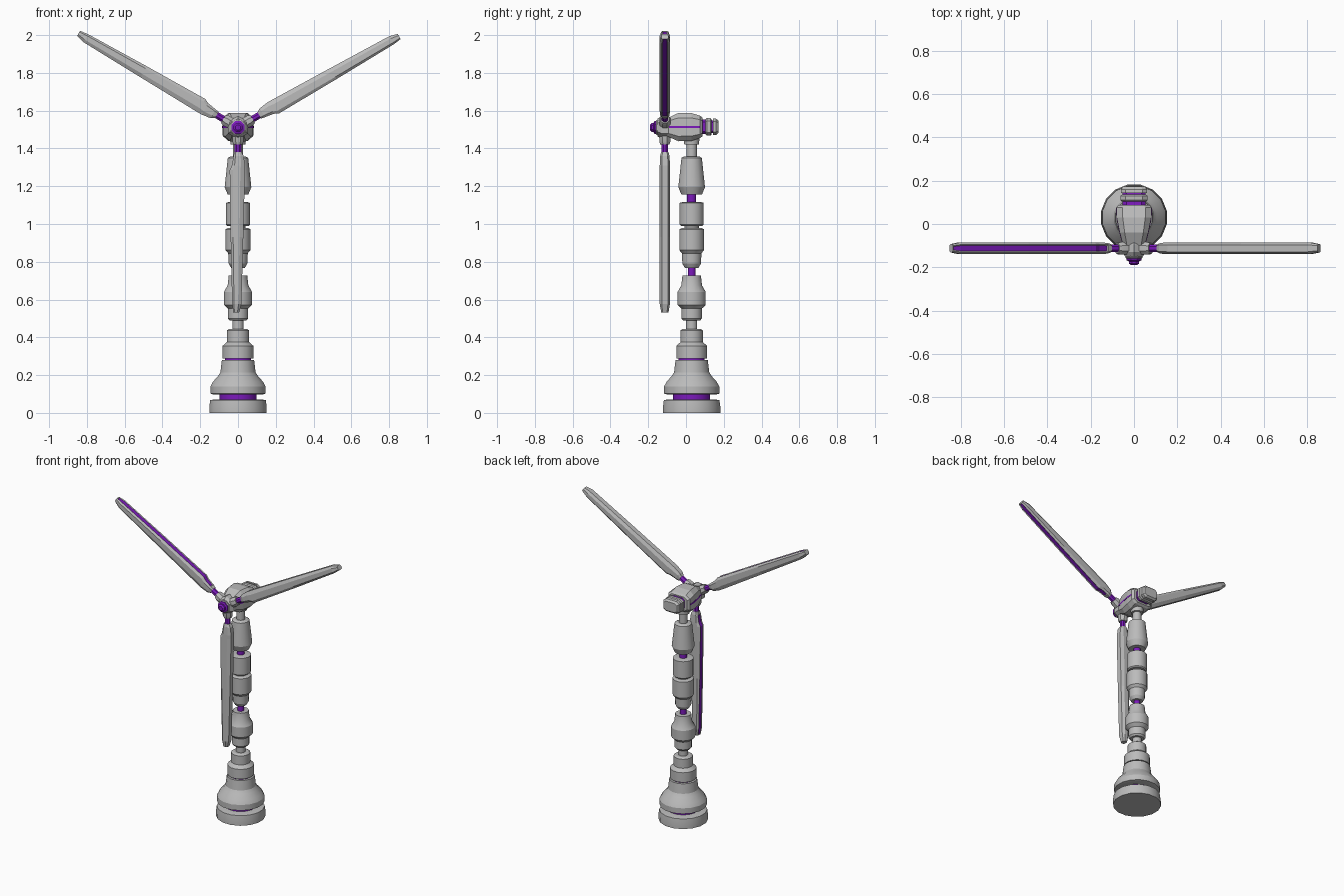
import bpy, bmesh, math
from mathutils import Matrix, Vector

if "Cube" in bpy.data.objects:
    bpy.data.objects.remove(bpy.data.objects["Cube"])

purple = bpy.data.materials.new("purple")
purple.diffuse_color = (0.2, 0.01, 0.5, 1)
purple.use_nodes = True
purple.node_tree.nodes["Principled BSDF"].inputs["Base Color"].default_value = purple.diffuse_color
grey = bpy.data.materials.new("grey")
grey.diffuse_color = (0.5, 0.5, 0.5, 1)
grey.use_nodes = True
grey.node_tree.nodes["Principled BSDF"].inputs["Base Color"].default_value = grey.diffuse_color

AXIS_Y, HUB = 0.03, Vector((0, -0.112, 1.511))


def loft(name, rings, mat=None, edit=None, matrix=None):
    """Skin a list of equal-length point rings and cap both ends."""
    bm = bmesh.new()
    rows = [[bm.verts.new(p) for p in ring] for ring in rings]
    n = len(rows[0])
    for a, b in zip(rows, rows[1:]):
        for i in range(n):
            bm.faces.new((a[i], a[(i + 1) % n], b[(i + 1) % n], b[i]))
    bm.faces.new(rows[0])
    bm.faces.new(rows[-1])
    bmesh.ops.recalc_face_normals(bm, faces=bm.faces)
    if edit:
        edit(bm)
    if matrix:
        bm.transform(matrix)
    me = bpy.data.meshes.new(name)
    bm.to_mesh(me)
    bm.free()
    ob = bpy.data.objects.new(name, me)
    bpy.context.collection.objects.link(ob)
    me.materials.append(mat or grey)
    return ob


def lathe(name, profile, mat=None, sides=16, matrix=None):
    """Turn (radius, height) pairs round the local z axis."""
    turn = [2 * math.pi * (i + 0.5) / sides for i in range(sides)]
    rings = [[(r * math.cos(t), r * math.sin(t), z) for t in turn] for r, z in profile]
    ob = loft(name, rings, mat, matrix=matrix)
    bpy.ops.object.select_all(action='DESELECT')
    bpy.context.view_layer.objects.active = ob
    ob.select_set(True)
    bpy.ops.object.shade_smooth_by_angle(angle=math.radians(25))
    return ob


def slab(name, sections, mat=None, cut=0.35):
    """Chamfered box running along y from (y, half width, bottom, top) sections."""
    rings = []
    for y, w, lo, hi in sections:
        cx, cz = w * cut, (hi - lo) * 0.5 * cut
        rings.append([(x, y, z) for x, z in (
            (-w, lo + cz), (-w + cx, lo), (w - cx, lo), (w, lo + cz),
            (w, hi - cz), (w - cx, hi), (-w + cx, hi), (-w, hi - cz))])
    return loft(name, rings, mat)


# Tower, from the ground up
tower = Matrix.Translation((0, AXIS_Y, 0))
for name, mat, profile in (
    ("base_foot", None, [(.155, 0), (.155, .03), (.15, .067), (.125, .072)]),
    ("base_ring", purple, [(.1, .06), (.1, .105)]),
    ("base_bell", None, [(.13, .097), (.149, .102), (.149, .14), (.135, .165), (.108, .195),
                         (.095, .215), (.087, .28)]),
    ("collar_ring", purple, [(.07, .27), (.07, .295)]),
    ("lower_collar", None, [(.083, .288), (.083, .355), (.06, .375), (.06, .437), (.048, .445)]),
    ("lower_neck", None, [(.03, .43), (.03, .5)]),
    ("lower_joint", None, [(.045, .488), (.055, .5), (.055, .552), (.076, .572), (.076, .64),
                           (.056, .675), (.05, .727)]),
    ("middle_neck", purple, [(.021, .71), (.021, .785)]),
    ("middle_joint", None, [(.037, .768), (.05, .79), (.053, .845), (.067, .862), (.067, .972),
                            (.055, .978)]),
    ("middle_seam", None, [(.04, .97), (.04, 1.0)]),
    ("upper_drum", None, [(.058, .99), (.065, .997), (.065, 1.112), (.05, 1.116)]),
    ("upper_neck", purple, [(.024, 1.1), (.024, 1.165)]),
    ("upper_joint", None, [(.055, 1.155), (.072, 1.195), (.055, 1.35), (.04, 1.358)]),
    ("yaw_shaft", None, [(.028, 1.34), (.028, 1.42), (.04, 1.422), (.042, 1.46)]),
):
    lathe(name, profile, mat, matrix=tower)

# Nacelle with seam band and rear vents
slab("nacelle", [(-.1, .05, 1.465, 1.56), (-.04, .066, 1.438, 1.588), (.03, .08, 1.44, 1.587),
                 (.075, .082, 1.455, 1.573), (.088, .07, 1.465, 1.562)])
slab("nacelle_seam", [(-.09, .054, 1.508, 1.518), (-.04, .0675, 1.508, 1.518),
                      (.03, .0815, 1.508, 1.518), (.075, .0835, 1.508, 1.518)], purple, .05)
slab("rear_core", [(.08, .052, 1.475, 1.555), (.15, .052, 1.482, 1.548)], purple)
slab("rear_plate", [(.104, .056, 1.474, 1.555), (.11, .062, 1.468, 1.561),
                    (.13, .062, 1.468, 1.561), (.135, .056, 1.474, 1.555)])
slab("rear_cap", [(.142, .06, 1.47, 1.559), (.16, .06, 1.472, 1.557), (.172, .05, 1.483, 1.546)])

# Hub and spinner, turned towards the front
forward = Matrix.Translation((0, 0, HUB.z)) @ Matrix.Rotation(math.radians(90), 4, 'X')
lathe("hub", [(.052, .08), (.062, .095), (.062, .13), (.047, .15)], None, 6, forward)
lathe("spinner_collar", [(.043, .14), (.043, .155), (.035, .162)], None, 8, forward)
lathe("spinner", [(.038, .155), (.038, .167), (.026, .172), (.026, .182), (.015, .19)],
      purple, 8, forward)


# Blades: local x runs outwards, local z points to the coloured edge
def colour_edge(bm):
    mid = len(BLADE) - 1
    bm.faces.ensure_lookup_table()
    edge = [bm.faces[i * 8] for i in range(1, mid)]
    bmesh.ops.inset_region(bm, faces=edge, thickness=.005, depth=-.004, use_even_offset=True)
    for f in edge:
        f.material_index = 1


# (distance, back edge, coloured edge, half thickness)
BLADE = [(.13, -.018, .02, .019), (.15, -.03, .024, .025), (.2, -.037, .032, .027),
         (.225, -.037, .044, .027), (.58, -.028, .039, .027), (.935, -.018, .031, .027),
         (.98, -.006, .025, .019)]
rings = []
for d, a, b, t in BLADE:
    w = b - a
    rings.append([(d, y, v) for y, v in (
        (-t * .65, b), (t * .65, b), (t, b - .2 * w), (t, a + .3 * w),
        (t * .6, a), (-t * .6, a), (-t, a + .3 * w), (-t, b - .2 * w))])

for label, angle in (("right", 30), ("left", 150), ("lower", 270)):
    # Outward direction and coloured edge a quarter turn clockwise of it
    t = math.radians(angle)
    out = Vector((math.cos(t), 0, math.sin(t)))
    edge = Vector((math.sin(t), 0, -math.cos(t)))
    place = Matrix((out, (0, 1, 0), edge)).transposed().to_4x4()
    place.translation = HUB
    blade = loft(label + "_blade", rings, None, colour_edge, place)
    blade.data.materials.append(purple)
    bm = bmesh.new()
    bm.from_mesh(blade.data)
    bmesh.ops.recalc_face_normals(bm, faces=bm.faces)
    bm.to_mesh(blade.data)
    bm.free()
    along = Matrix.Translation(HUB) @ out.to_track_quat('Z', 'Y').to_matrix().to_4x4()
    lathe(label + "_blade_shaft", [(.019, .03), (.019, .14)], purple, 8, along)
    lathe(label + "_blade_socket", [(.032, .03), (.032, .075), (.026, .09)], None, 8, along)
